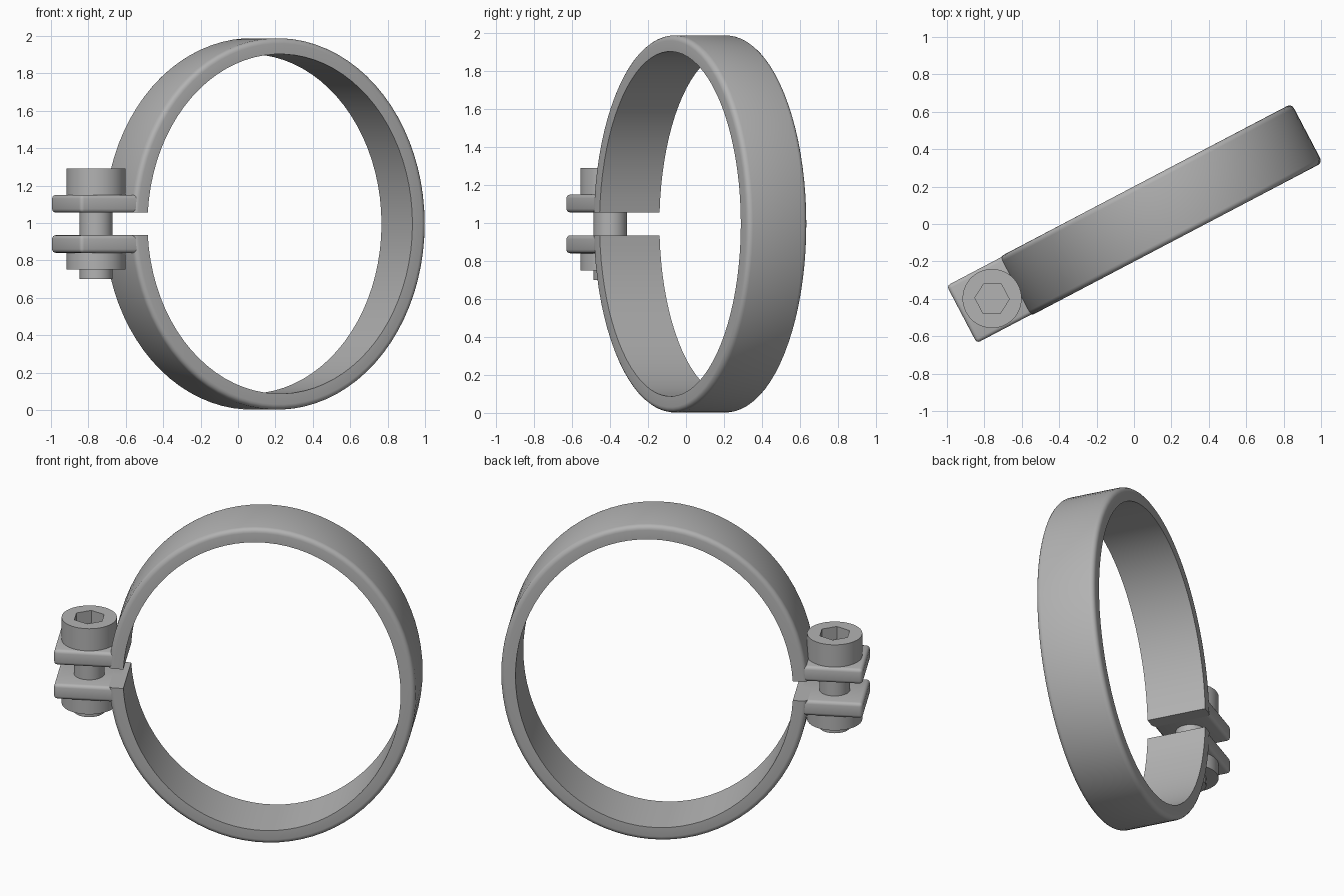
import bpy, bmesh
from math import pi, sin, cos, asin, radians
from mathutils import Matrix

old = bpy.data.objects.get("Cube")
if old:
    bpy.data.objects.remove(old, do_unlink=True)

steel = bpy.data.materials.new("grey steel")
steel.use_nodes = True
grey = (0.45, 0.45, 0.45, 1)
steel.diffuse_color = grey
steel.node_tree.nodes["Principled BSDF"].inputs["Base Color"].default_value = grey

MID = 0.995           # height of the split line
GAP = 0.06            # half the split
HALF_WIDTH = 0.178    # half the band width
LUG_TOP = 0.155       # lug outer face, measured from the split line
BOLT_X = -0.857
PLACE = Matrix.Rotation(radians(27.7), 4, "Z") @ Matrix.Translation((0, 0, MID))


def finish(bm, name):
    """Turn a bmesh into a placed, smooth-shaded steel object."""
    bmesh.ops.recalc_face_normals(bm, faces=bm.faces)
    bm.transform(PLACE)
    mesh = bpy.data.meshes.new(name)
    bm.to_mesh(mesh)
    bm.free()
    mesh.materials.append(steel)
    ob = bpy.data.objects.new(name, mesh)
    bpy.context.collection.objects.link(ob)
    bpy.ops.object.select_all(action="DESELECT")
    ob.select_set(True)
    bpy.context.view_layer.objects.active = ob
    bpy.ops.object.shade_smooth_by_angle(angle=radians(35))
    return ob


def loft(rings, name):
    """Skin closed loops of equal length and cap both ends."""
    bm = bmesh.new()
    loops = [[bm.verts.new(p) for p in ring] for ring in rings]
    n = len(loops[0])
    for a, b in zip(loops, loops[1:]):
        for i in range(n):
            j = (i + 1) % n
            bm.faces.new((a[i], a[j], b[j], b[i]))
    bm.faces.new(loops[0])
    bm.faces.new(loops[-1])
    return finish(bm, name)


def circle(r, z, n=48):
    return [(BOLT_X + r * cos(2 * pi * i / n), r * sin(2 * pi * i / n), z)
            for i in range(n)]


def hexagon(r, z, n=48):
    ring = []
    for i in range(n):
        t = 2 * pi * i / n
        side = (t + pi / 6) % (pi / 3) - pi / 6
        d = r * cos(pi / 6) / cos(side)
        ring.append((BOLT_X + d * cos(t), d * sin(t), z))
    return ring


# Split oval band: section is (wall offset, across), with rounded outer rims
WALL, FILLET, STEPS = 0.085, 0.028, 4
section = [(0, HALF_WIDTH), (0, -HALF_WIDTH)]
for side in (-1, 1):
    arc = []
    for k in range(STEPS + 1):
        t = pi / 2 * k / STEPS
        arc.append((WALL - FILLET + FILLET * sin(t),
                    side * (HALF_WIDTH - FILLET + FILLET * cos(t))))
    section += arc if side < 0 else arc[::-1]

SEGMENTS = 80
band = []
for s in range(SEGMENTS + 1):
    ring = []
    for offset, y in section:
        rx, rz = 0.80 + offset, 0.908 + offset
        end = pi - asin(GAP / rz)
        t = -end + 2 * end * s / SEGMENTS
        ring.append((0.16 + rx * cos(t), y, rz * sin(t)))
    band.append(ring)
loft(band, "clamp_band")

# Two lugs beside the split, mirrored about the split line
for side, name in ((1, "upper_lug"), (-1, "lower_lug")):
    bm = bmesh.new()
    bmesh.ops.create_cube(bm, size=1)
    x0, x1 = -1.04, -0.672
    bm.transform(Matrix.Translation(((x0 + x1) / 2, 0, side * (GAP + LUG_TOP) / 2))
                 @ Matrix.Diagonal((x1 - x0, 2 * HALF_WIDTH - 0.01, LUG_TOP - GAP, 1)))
    edges = [e for e in bm.edges if any(v.co.x < -0.9 for v in e.verts)]
    bmesh.ops.bevel(bm, geom=edges, offset=0.02, segments=3, profile=0.5,
                    affect="EDGES")
    finish(bm, name)

# Socket-head bolt
HEAD_R, SHAFT_R, HEX_R, HEAD_TOP = 0.158, 0.088, 0.092, 0.295
loft([circle(SHAFT_R, -0.295), circle(SHAFT_R, LUG_TOP), circle(HEAD_R, LUG_TOP),
      circle(HEAD_R, HEAD_TOP), hexagon(HEX_R, HEAD_TOP), hexagon(HEX_R, HEAD_TOP - 0.08)],
     "socket_bolt")

# Round nut under the lower lug
loft([circle(HEAD_R, -LUG_TOP), circle(HEAD_R, -0.245)], "round_nut")
